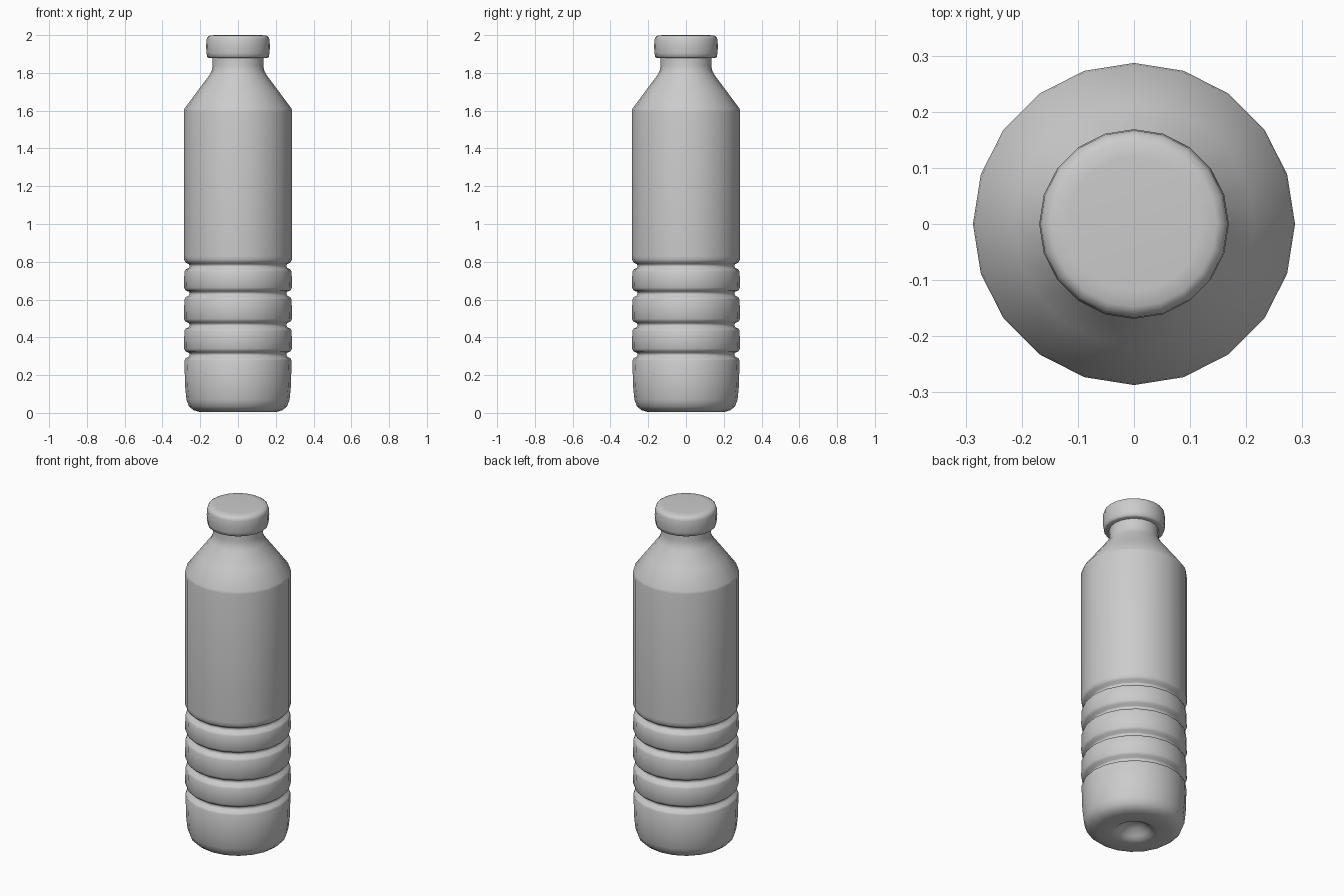
import bpy, bmesh
from math import cos, sin, pi, radians

if "Cube" in bpy.data.objects:
    bpy.data.objects.remove(bpy.data.objects["Cube"])

SIDES = 20


def lathe(name, profile, angle=60):
    """Revolve (radius, z) points around z; radius 0 makes a pole."""
    bm = bmesh.new()
    rings = []
    for r, z in profile:
        if r == 0:
            rings.append([bm.verts.new((0, 0, z))] * SIDES)
        else:
            rings.append([bm.verts.new((r * cos(2 * pi * i / SIDES),
                                        r * sin(2 * pi * i / SIDES), z))
                          for i in range(SIDES)])
    for a, b in zip(rings, rings[1:]):
        for i in range(SIDES):
            j = (i + 1) % SIDES
            bm.faces.new(list(dict.fromkeys((a[i], a[j], b[j], b[i]))))
    bmesh.ops.recalc_face_normals(bm, faces=bm.faces)
    mesh = bpy.data.meshes.new(name)
    bm.to_mesh(mesh)
    bm.free()
    obj = bpy.data.objects.new(name, mesh)
    bpy.context.collection.objects.link(obj)
    bpy.ops.object.select_all(action='DESELECT')
    obj.select_set(True)
    bpy.context.view_layer.objects.active = obj
    bpy.ops.object.shade_smooth_by_angle(angle=radians(angle))
    return obj


# Base with recessed dimple and rounded heel
R = 0.287
profile = [(0, 0.065), (0.05, 0.055), (0.085, 0.025), (0.105, 0.008),
           (0.13, 0.004), (0.20, 0.004), (0.235, 0.014), (0.26, 0.035),
           (0.273, 0.07), (0.28, 0.14)]

# Grip grooves around the lower body
for z in (0.309, 0.466, 0.632, 0.779):
    profile += [(R - 0.003, z - 0.032), (R - 0.009, z - 0.020),
                (R - 0.027, z - 0.011), (R - 0.031, z),
                (R - 0.027, z + 0.009), (R - 0.009, z + 0.017),
                (R - 0.001, z + 0.032)]

# Straight body, shoulder and neck
profile += [(R, 0.83), (R, 1.595), (R - 0.003, 1.61), (0.215, 1.703),
            (0.15, 1.79), (0.138, 1.815), (0.134, 1.84), (0.134, 1.90)]
lathe("bottle_body", profile)

# Screw cap with rounded top rim
lathe("cap", [(0, 1.88), (0.155, 1.88), (0.163, 1.884), (0.167, 1.905),
              (0.169, 1.94), (0.167, 1.975), (0.162, 1.99),
              (0.148, 1.998), (0.12, 2.0), (0, 2.0)])
